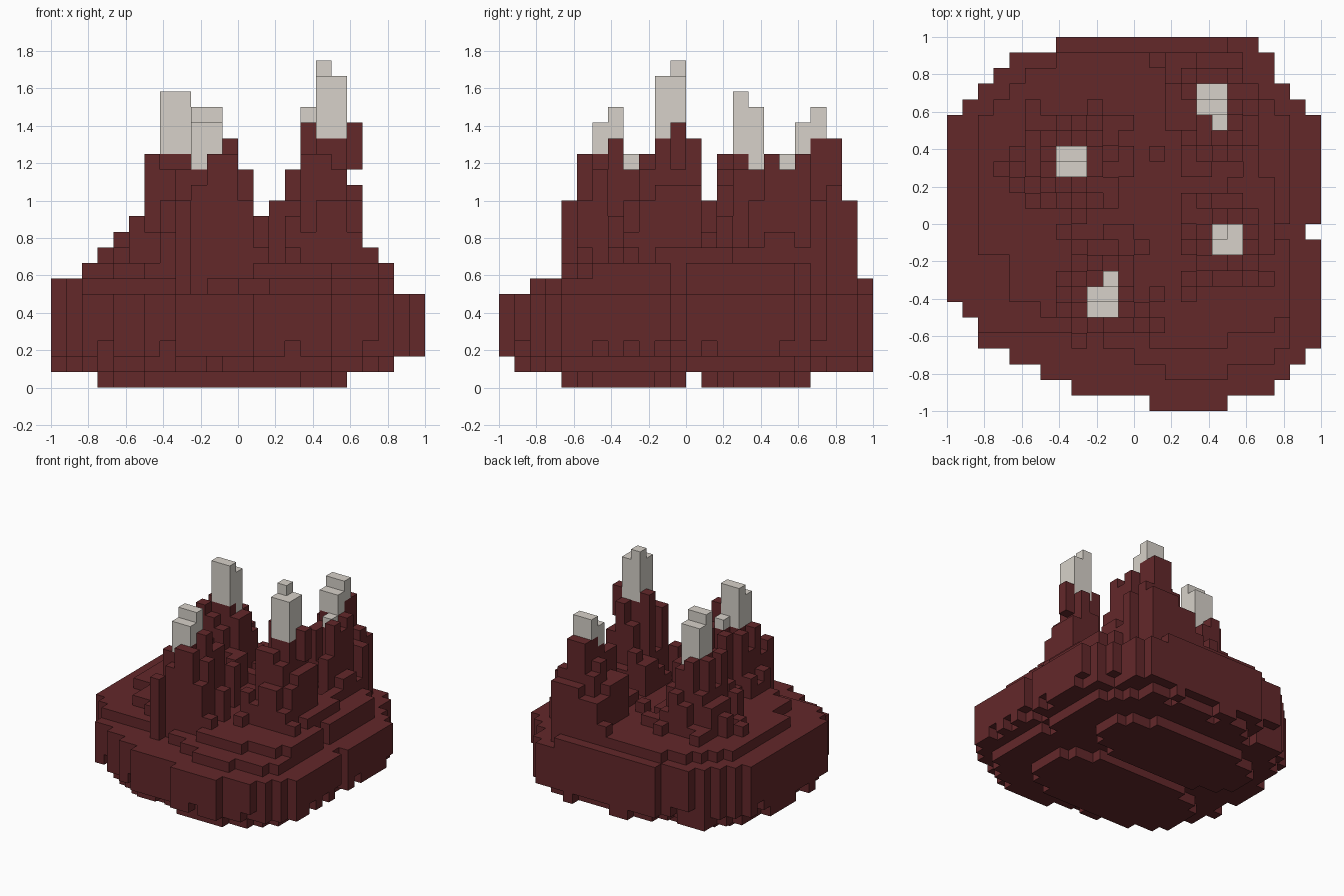
import bpy, bmesh, random

random.seed(4)
old = bpy.data.objects.get("Cube")
if old:
    bpy.data.objects.remove(old, do_unlink=True)

N = 24            # cells across
U = 2 / N         # cell size


def material(name, rgb):
    m = bpy.data.materials.new(name)
    m.use_nodes = True
    m.diffuse_color = (*rgb, 1)
    m.node_tree.nodes["Principled BSDF"].inputs["Base Color"].default_value = (*rgb, 1)
    return m


DIRS = [(1, 0, 0), (-1, 0, 0), (0, 1, 0), (0, -1, 0), (0, 0, 1), (0, 0, -1)]


def block_mesh(name, cells, mat, solid):
    """Skin a set of grid cells, leaving out faces buried in the solid."""
    bm = bmesh.new()
    for c in cells:
        for d in DIRS:
            if tuple(a + b for a, b in zip(c, d)) in solid:
                continue
            ax = next(n for n in range(3) if d[n])
            u, v = (ax + 1) % 3, (ax + 2) % 3
            loop = [(0, 0), (1, 0), (1, 1), (0, 1)]
            if d[ax] < 0:
                loop.reverse()
            verts = []
            for a, b in loop:
                p = list(c)
                p[ax] += d[ax] > 0
                p[u] += a
                p[v] += b
                verts.append(bm.verts.new((p[0] * U - 1, p[1] * U - 1, p[2] * U)))
            bm.faces.new(verts)
    bmesh.ops.remove_doubles(bm, verts=bm.verts, dist=U / 100)
    me = bpy.data.meshes.new(name)
    bm.to_mesh(me)
    bm.free()
    me.materials.append(mat)
    bpy.context.collection.objects.link(bpy.data.objects.new(name, me))


def trim(s, left=0, right=0, front=0, back=0):
    """Pull the edges of a flat cell set inwards, side by side."""
    return {(i, j) for i, j in s
            if (i - left, j) in s and (i + right, j) in s
            and (i, j - front) in s and (i, j + back) in s}


# Rounded plan of the base: first and last cell of each row, front to back
rows = [(13, 17), (8, 20), (6, 21), (4, 22), (2, 23), (2, 23), (1, 23)]
rows += [(0, 23)] * 12 + [(1, 22), (2, 21), (3, 20), (4, 20), (7, 19)]
plan = {(i, j) for j, (a, b) in enumerate(rows) for i in range(a, b + 1)}
plan.discard((23, 11))
inner = trim(plan, 1, 1, 1, 1)
core = trim(inner, 1, 1, 1, 1)

# Underside rises raggedly towards the rim
bottom = {}
for c in sorted(plan):
    if c in core:
        bottom[c] = 1
    else:
        bottom[c] = random.choice((1, 1, 1, 2) if c in inner else (1, 1, 2, 2, 3))

# Base layers, stepping in at the bottom and the top
shelf = {c for c in trim(plan, right=2) if c[1] >= 5} | trim(plan, 8, 2, 2)
floor = {c for c in trim(plan, 2, 2, 4, 1) if c[1] >= 10 or c[0] >= 4}
layers = {1: trim(plan, right=2, front=1), 6: shelf, 7: floor}
base = {(*c, k) for k in range(1, 8) for c in layers.get(k, plan) if k >= bottom[c]}

# Two low rounded feet with a slot between them
feet = set()
for cy, ry in ((8, 4), (16.5, 3.5)):
    for i in range(N):
        for j in range(N):
            x, y = (i + 0.5 - 11) / 8, (j + 0.5 - cy) / ry
            if abs(x) ** 2.5 + abs(y) ** 2.5 < 1:
                feet.add((i, j, 0))

# Pale spire tips: column, where the tip starts and where it ends
tips = [(16, 19, 15, 17), (17, 19, 15, 17), (16, 20, 16, 18), (17, 20, 16, 18), (17, 18, 14, 15),
        (7, 15, 15, 19), (8, 15, 15, 19), (7, 16, 14, 18), (8, 16, 14, 18),
        (17, 10, 16, 20), (18, 10, 16, 20), (17, 11, 16, 21), (18, 11, 16, 20),
        (9, 6, 14, 17), (10, 6, 15, 17), (9, 7, 14, 18), (10, 7, 14, 18), (10, 8, 14, 15)]
tip_cells = {(i, j, k) for i, j, a, b in tips for k in range(a, b)}

# Height limits of the dark rock across the width and the depth
limit_x = [7, 7, 8, 9, 10, 11, 15, 15, 15, 14, 15, 16, 14, 11, 12, 14, 17, 16, 16, 13, 9, 8, 6, 6]
limit_y = [6, 6, 7, 7, 12, 15, 15, 16, 14, 15, 16, 17, 16, 12, 15, 15, 14, 15, 14, 15, 16, 16, 12, 7]

# Jagged columns gathered around each spire, lower with distance
height = {}
spread = {1: (11, 15), 2: (8, 12), 3: (7, 9)}
for i, j in sorted(floor):
    d = min(max(abs(i - t[0]), abs(j - t[1])) for t in tips)
    if d in spread:
        h = random.randint(*spread[d])
        height[i, j] = min(h, limit_x[i], limit_y[j])

# Tall side peaks
peaks = [(16, 11, 17), (19, 11, 17), (18, 12, 16), (17, 9, 15), (11, 7, 16), (10, 5, 15),
         (12, 6, 14), (8, 4, 12), (13, 7, 11), (6, 14, 15), (6, 16, 15), (7, 17, 15),
         (9, 15, 14), (5, 15, 11), (4, 16, 10), (3, 15, 9), (17, 21, 16), (16, 21, 16),
         (18, 19, 15), (17, 22, 12), (15, 20, 14), (14, 19, 12), (16, 13, 12), (20, 10, 9)]
for i, j, h in peaks:
    height[i, j] = h
for i, j, a, b in tips:
    height[i, j] = a

spires = {(i, j, k) for (i, j), h in height.items() for k in range(6, h)} - base
spires.discard((19, 11, 13))   # small gap under the overhang

rock = material("dark red rock", (0.125, 0.021, 0.023))
pale = material("pale grey", (0.68, 0.64, 0.585))
solid = base | feet | spires | tip_cells
block_mesh("base", base, rock, solid)
block_mesh("feet", feet, rock, solid)
block_mesh("spires", spires, rock, solid)
block_mesh("spire_tips", tip_cells, pale, solid)
